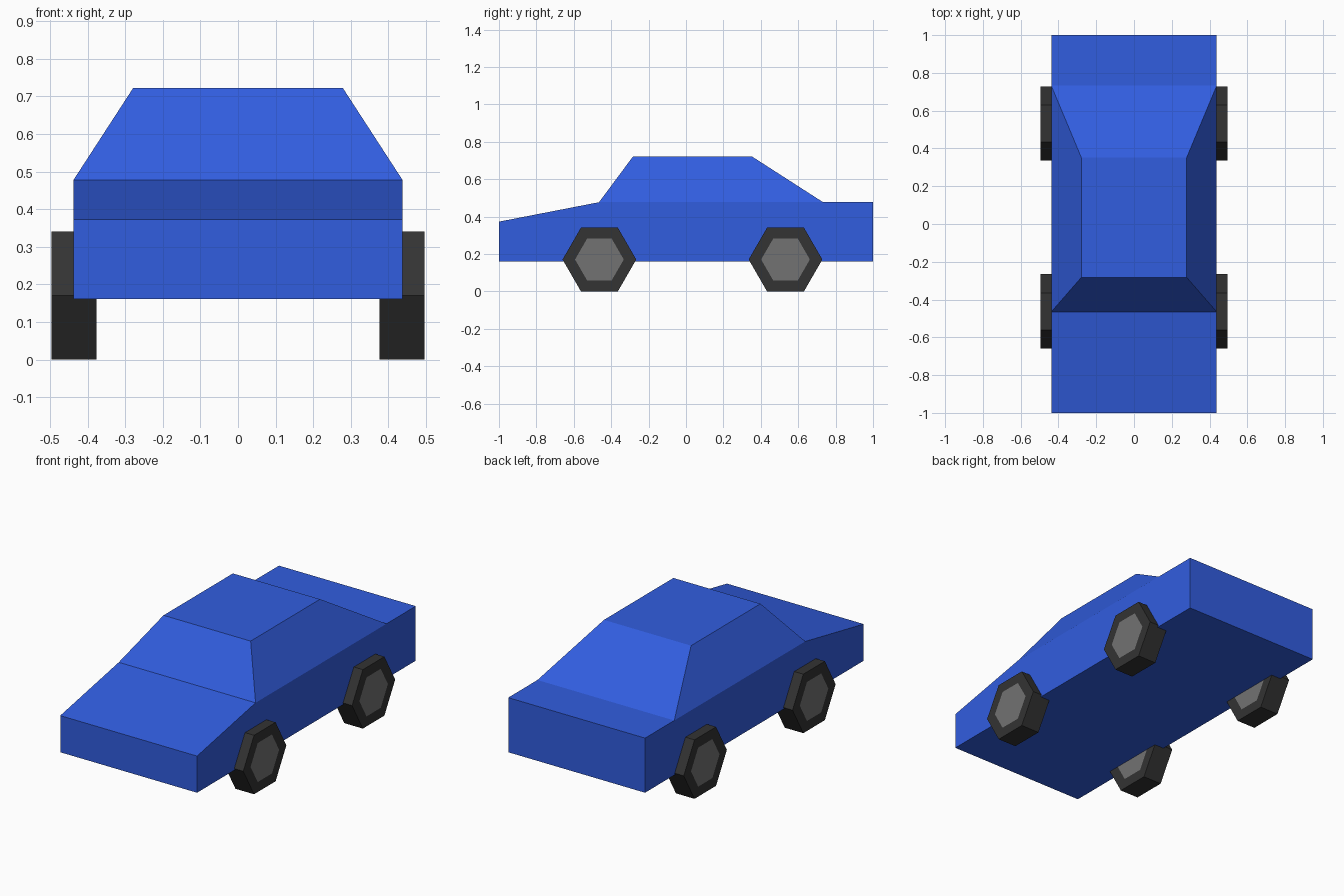
import bpy, bmesh
from math import sin, cos, pi

if "Cube" in bpy.data.objects:
    bpy.data.objects.remove(bpy.data.objects["Cube"])


def material(name, color):
    mat = bpy.data.materials.new(name)
    mat.diffuse_color = (*color, 1)
    mat.use_nodes = True
    mat.node_tree.nodes["Principled BSDF"].inputs["Base Color"].default_value = mat.diffuse_color
    return mat


def prism(profile, half_width):
    """Closed solid: a (y, z) profile swept along x. Returns bmesh, end caps, sides."""
    bm = bmesh.new()
    left, right = [[bm.verts.new((x, y, z)) for y, z in profile]
                   for x in (-half_width, half_width)]
    caps = [bm.faces.new(left), bm.faces.new(right[::-1])]
    n = len(profile)
    sides = [bm.faces.new((left[i], right[i], right[(i + 1) % n], left[(i + 1) % n]))
             for i in range(n)]
    bmesh.ops.recalc_face_normals(bm, faces=bm.faces)
    return bm, caps, sides


def to_mesh(bm, name, materials):
    mesh = bpy.data.meshes.new(name)
    bmesh.ops.recalc_face_normals(bm, faces=bm.faces)
    bm.to_mesh(mesh)
    bm.free()
    for mat in materials:
        mesh.materials.append(mat)
    return mesh


def add_object(name, mesh, location=(0, 0, 0)):
    obj = bpy.data.objects.new(name, mesh)
    obj.location = location
    bpy.context.collection.objects.link(obj)
    return obj


blue = material("blue_paint", (0.031, 0.11, 0.74))
rubber = material("dark_rubber", (0.033, 0.033, 0.033))
metal = material("grey_hub", (0.17, 0.17, 0.17))

# Body: side profile with sloping bonnet, cabin raised from the middle top face
bm, caps, sides = prism([(-1, 0.161), (1, 0.161), (1, 0.477),
                         (0.733, 0.477), (-0.465, 0.477), (-1, 0.373)], 0.438)
roof = sides[3]
bmesh.ops.inset_individual(bm, faces=[roof], thickness=0.02)
for v in roof.verts:
    v.co = (0.279 if v.co.x > 0 else -0.279,
            0.352 if v.co.y > 0 else -0.283, 0.722)
add_object("car_body", to_mesh(bm, "car_body", [blue]))

# Wheel: six-sided tyre with a flush hub inset on both faces
R, HUB = 0.197, 0.12
bm, caps, sides = prism([(R * cos(i * pi / 3), R * sin(i * pi / 3)) for i in range(6)], 0.0595)
bmesh.ops.inset_individual(bm, faces=caps, thickness=(R - HUB) * cos(pi / 6))
for hub in caps:
    hub.material_index = 1
wheel = to_mesh(bm, "wheel", [rubber, metal])

# Four wheels sharing one mesh
for end, y in (("front", -0.463), ("back", 0.532)):
    for side, x in (("left", -0.4365), ("right", 0.4365)):
        add_object(f"{end}_{side}_wheel", wheel, (x, y, R * cos(pi / 6)))
